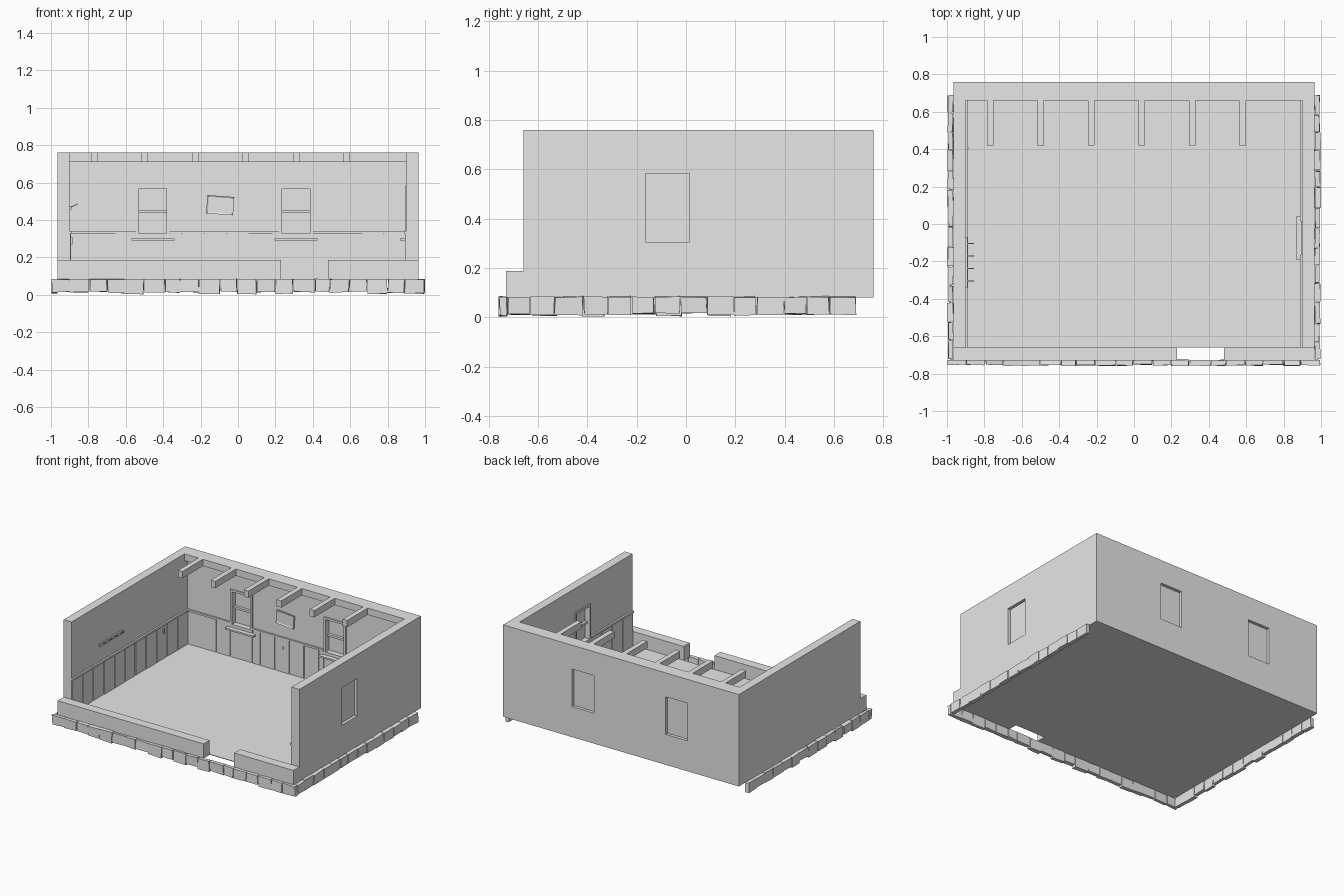
import bpy, bmesh, math, random
from mathutils import Matrix, Vector

random.seed(4)
if "Cube" in bpy.data.objects:
    bpy.data.objects.remove(bpy.data.objects["Cube"])

grey = bpy.data.materials.new("plain_grey")
grey.use_nodes = True
grey.diffuse_color = (0.8, 0.8, 0.8, 1)
grey.node_tree.nodes["Principled BSDF"].inputs["Base Color"].default_value = (0.8, 0.8, 0.8, 1)


def finish(name, bm):
    mesh = bpy.data.meshes.new(name)
    bmesh.ops.recalc_face_normals(bm, faces=bm.faces)
    bm.to_mesh(mesh)
    bm.free()
    mesh.materials.append(grey)
    obj = bpy.data.objects.new(name, mesh)
    bpy.context.collection.objects.link(obj)
    return obj


def add_box(bm, a, b, turn=None):
    """Box between two opposite corners, optionally turned about its centre."""
    a, b = Vector(a), Vector(b)
    size = [abs(q - p) for p, q in zip(a, b)]
    m = Matrix.Translation((a + b) / 2)
    if turn:
        m = m @ turn
    return bmesh.ops.create_cube(bm, size=1, matrix=m @ Matrix.Diagonal((*size, 1)))


def boxes(name, pairs):
    bm = bmesh.new()
    for a, b in pairs:
        add_box(bm, a, b)
    return finish(name, bm)


BASE, TOP = 0.08, 0.76
OUT, INN = 0.965, 0.90          # side wall faces
FRONT, BACK, BACK_IN = -0.66, 0.76, 0.695
SILL, HEAD = 0.305, 0.583       # window opening

# U-shaped shell of three tall walls
bm = bmesh.new()
half = [(OUT, FRONT), (OUT, BACK)]
inner = [(INN, BACK_IN), (INN, FRONT)]
plan = half + [(-x, y) for x, y in reversed(half)]
plan += [(-x, y) for x, y in reversed(inner)] + inner
face = bm.faces.new([bm.verts.new((x, y, BASE)) for x, y in plan])
ext = bmesh.ops.extrude_face_region(bm, geom=[face])
bmesh.ops.translate(bm, vec=(0, 0, TOP - BASE),
                    verts=[v for v in ext["geom"] if isinstance(v, bmesh.types.BMVert)])
shell = finish("tall_walls", bm)

# Floor and low front walls beside the doorway
boxes("floor", [((-INN, FRONT, BASE), (INN, BACK_IN, BASE + 0.004))])
boxes("low_front_wall", [((-OUT, -0.73, BASE), (0.23, FRONT, 0.187)),
                         ((0.48, -0.73, BASE), (OUT, FRONT, 0.187))])

# Wall frames: u along the wall, d inward from the inner face, z up
back = lambda u, d, z: (u, BACK_IN - d, z)
right = lambda u, d, z: (-INN + d, u, z)
left = lambda u, d, z: (INN - d, u, z)
walls = {
    "back": (back, -INN, INN, [(-0.545, -0.365), (0.22, 0.40)]),
    "left": (left, FRONT, BACK_IN, [(-0.165, 0.015)]),
    "right": (right, FRONT, BACK_IN, []),
}

# Window openings cut from the shell
holes = [(to(u0, -0.2, SILL), to(u1, 0.1, HEAD))
         for to, _, _, wins in walls.values() for u0, u1 in wins]
cutter = boxes("window_cutter", holes)
cutter.hide_render = True
cut = shell.modifiers.new("openings", "BOOLEAN")
cut.operation, cut.solver, cut.object = "DIFFERENCE", "EXACT", cutter
bpy.context.view_layer.objects.active = shell
bpy.ops.object.modifier_apply(modifier="openings")
bpy.data.objects.remove(cutter)


def window(name, to, u0, u1):
    t, mid = 0.016, (SILL + HEAD) / 2
    parts = [
        ((u0, -0.042, SILL), (u1, -0.032, HEAD)),            # pane
        ((u0, -0.035, SILL), (u0 + t, 0.008, HEAD)),         # jambs
        ((u1 - t, -0.035, SILL), (u1, 0.008, HEAD)),
        ((u0, -0.035, HEAD - t), (u1, 0.008, HEAD)),         # head
        ((u0, -0.035, SILL), (u1, 0.008, SILL + 0.022)),     # bottom rail
        ((u0, -0.035, mid - t / 2), (u1, -0.012, mid + t / 2)),  # meeting rail
        ((u0 - 0.025, 0, SILL - 0.016), (u1 + 0.025, 0.034, SILL - 0.004)),  # ledge
    ]
    boxes(name, [(to(*a), to(*b)) for a, b in parts])


def wainscot(name, to, start, end, wins):
    count = round((end - start) / 0.12)
    cuts = [start + (end - start) * i / count for i in range(count + 1)]
    edges = [u for w in wins for u in w]
    cuts = sorted([c for c in cuts if all(abs(c - e) > 0.03 for e in edges)] + edges)
    planks, rails = [], []
    for u0, u1 in zip(cuts, cuts[1:]):
        under = any(a < (u0 + u1) / 2 < b for a, b in wins)
        top = SILL - 0.015 if under else 0.33
        depth = random.uniform(0.004, 0.008)
        planks.append((to(u0 + 0.004, 0, BASE), to(u1 - 0.004, depth, top)))
    stops = [start] + edges + [end]
    for u0, u1 in zip(stops[::2], stops[1::2]):
        rails.append((to(u0, 0, 0.328), to(u1, 0.013, 0.342)))
    boxes(name + "_wall_planks", planks)
    boxes(name + "_wall_rail", rails)


for name, (to, start, end, wins) in walls.items():
    wainscot(name, to, start, end, wins)
    for i, (u0, u1) in enumerate(wins):
        window(f"{name}_window_{i + 1}", to, u0, u1)

# Ledger along the back wall with six stub ceiling beams
boxes("ceiling_ledger", [((-INN, 0.66, 0.71), (INN, BACK_IN, TOP))])
boxes("ceiling_beams", [((-0.787 + 0.27 * i, 0.42, 0.71), (-0.75 + 0.27 * i, 0.66, TOP))
                        for i in range(6)])

# Crooked picture with recessed centre
bm = bmesh.new()
add_box(bm, (-0.167, 0.683, 0.43), (-0.023, 0.695, 0.528), Matrix.Rotation(math.radians(4), 4, "Y"))
bm.normal_update()
front = [f for f in bm.faces if f.normal.y < -0.9]
bmesh.ops.inset_region(bm, faces=front, thickness=0.012, depth=-0.005)
finish("picture_frame", bm)

# Coat rack with four slanted pegs
bm = bmesh.new()
add_box(bm, right(-0.34, 0, 0.456), right(-0.07, 0.01, 0.476))
for i in range(4):
    y = -0.305 + 0.067 * i
    add_box(bm, (-0.897, y - 0.003, 0.474), (-0.855, y + 0.003, 0.48),
            Matrix.Rotation(math.radians(-28), 4, "Y"))
finish("coat_rack", bm)

# Small wall plates
boxes("wall_plates", [(back(-0.118, 0, 0.255), back(-0.11, 0.012, 0.275)),
                      (right(0.4, 0, 0.27), right(0.41, 0.014, 0.31))])


def stone_row(name, to, start, end, count):
    """Uneven foundation stones; to(u, d, z) has d pointing outward."""
    bm = bmesh.new()
    step = (end - start) / count
    cuts = [start + step * (i + random.uniform(-0.12, 0.12)) for i in range(count + 1)]
    cuts[0], cuts[-1] = start, end
    for u0, u1 in zip(cuts, cuts[1:]):
        stone = add_box(bm, to(u0 + 0.002, 0, random.uniform(0.004, 0.018)),
                        to(u1 - 0.002, random.uniform(0.024, 0.031), 0.083))
        for v in stone["verts"]:
            v.co += Vector([random.uniform(-0.003, 0.003) for _ in range(3)])
    finish(name, bm)


stone_row("front_stones", lambda u, d, z: (u, -0.727 - d, z), -0.996, 0.996, 20)
stone_row("left_stones", lambda u, d, z: (0.967 + d, u, z), -0.725, 0.69, 14)
stone_row("right_stones", lambda u, d, z: (-0.967 - d, u, z), -0.725, 0.69, 14)
